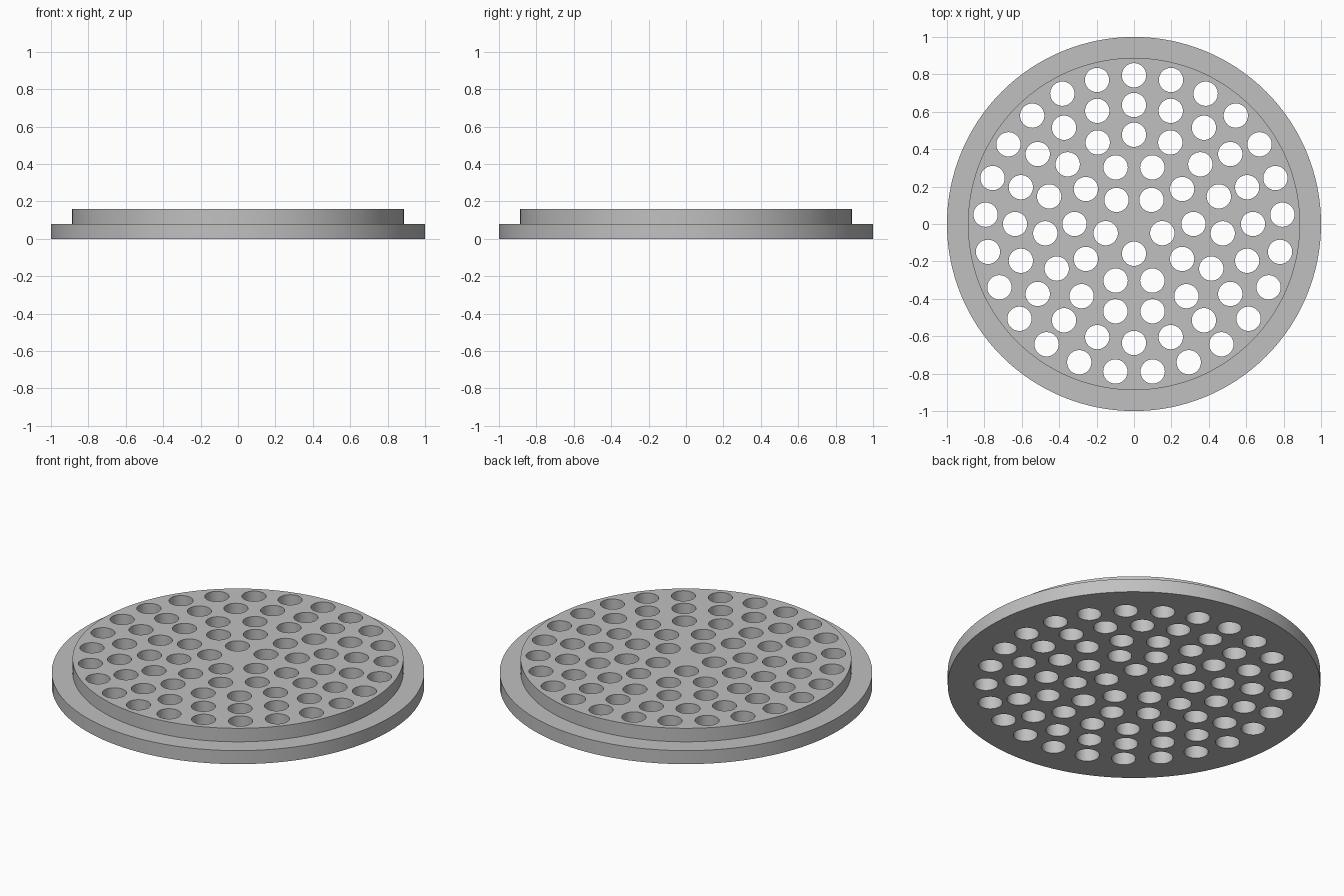
import bpy
import bmesh
from math import cos, sin, tau, pi, radians
from mathutils import Matrix

cube = bpy.data.objects.get("Cube")
if cube:
    bpy.data.objects.remove(cube, do_unlink=True)

PLATE_RADIUS, STEP_RADIUS = 1.0, 0.888
STEP_Z, TOP_Z = 0.08, 0.16
HOLE_RADIUS, RING_PITCH = 0.065, 0.159
# Start angle of each ring of holes, from the innermost outward
RING_STARTS = [-pi / 2, 0, pi / 2, 0, pi / 2]


def make_object(name, bm):
    bmesh.ops.recalc_face_normals(bm, faces=bm.faces)
    mesh = bpy.data.meshes.new(name)
    bm.to_mesh(mesh)
    bm.free()
    obj = bpy.data.objects.new(name, mesh)
    bpy.context.collection.objects.link(obj)
    return obj


def stepped_disc(profile, segments):
    """Lathe a profile of (radius, z) points and cap both ends."""
    bm = bmesh.new()
    rings = [[bm.verts.new((r * cos(tau * i / segments), r * sin(tau * i / segments), z))
              for i in range(segments)] for r, z in profile]
    for low, high in zip(rings, rings[1:]):
        for i in range(segments):
            j = (i + 1) % segments
            bm.faces.new((low[i], low[j], high[j], high[i]))
    bm.faces.new(rings[0][::-1])
    bm.faces.new(rings[-1])
    return bm


# Grey material
grey = bpy.data.materials.new("grey")
grey.use_nodes = True
colour = (0.53, 0.53, 0.53, 1)
grey.diffuse_color = colour
grey.node_tree.nodes["Principled BSDF"].inputs["Base Color"].default_value = colour

# Drain plate: wide flange with a raised centre
plate = make_object("perforated_plate", stepped_disc(
    [(PLATE_RADIUS, 0), (PLATE_RADIUS, STEP_Z), (STEP_RADIUS, STEP_Z), (STEP_RADIUS, TOP_Z)], 128))
plate.data.materials.append(grey)

# Hole cutters in concentric rings, five more holes per ring
bm = bmesh.new()
for ring, start in enumerate(RING_STARTS, 1):
    count = 5 * ring
    for i in range(count):
        a = start + tau * i / count
        r = RING_PITCH * ring
        bmesh.ops.create_cone(bm, cap_ends=True, segments=40, radius1=HOLE_RADIUS,
                              radius2=HOLE_RADIUS, depth=0.4,
                              matrix=Matrix.Translation((r * cos(a), r * sin(a), TOP_Z / 2)))
cutters = make_object("hole_cutters", bm)
cutters.data.materials.append(grey)
cutters.hide_render = True

# Cut the holes, then remove the cutters
bpy.ops.object.select_all(action='DESELECT')
bpy.context.view_layer.objects.active = plate
plate.select_set(True)
cut = plate.modifiers.new("holes", 'BOOLEAN')
cut.operation = 'DIFFERENCE'
cut.solver = 'EXACT'
cut.object = cutters
bpy.ops.object.modifier_apply(modifier=cut.name)
bpy.data.objects.remove(cutters, do_unlink=True)
bpy.ops.object.shade_smooth_by_angle(angle=radians(30))
